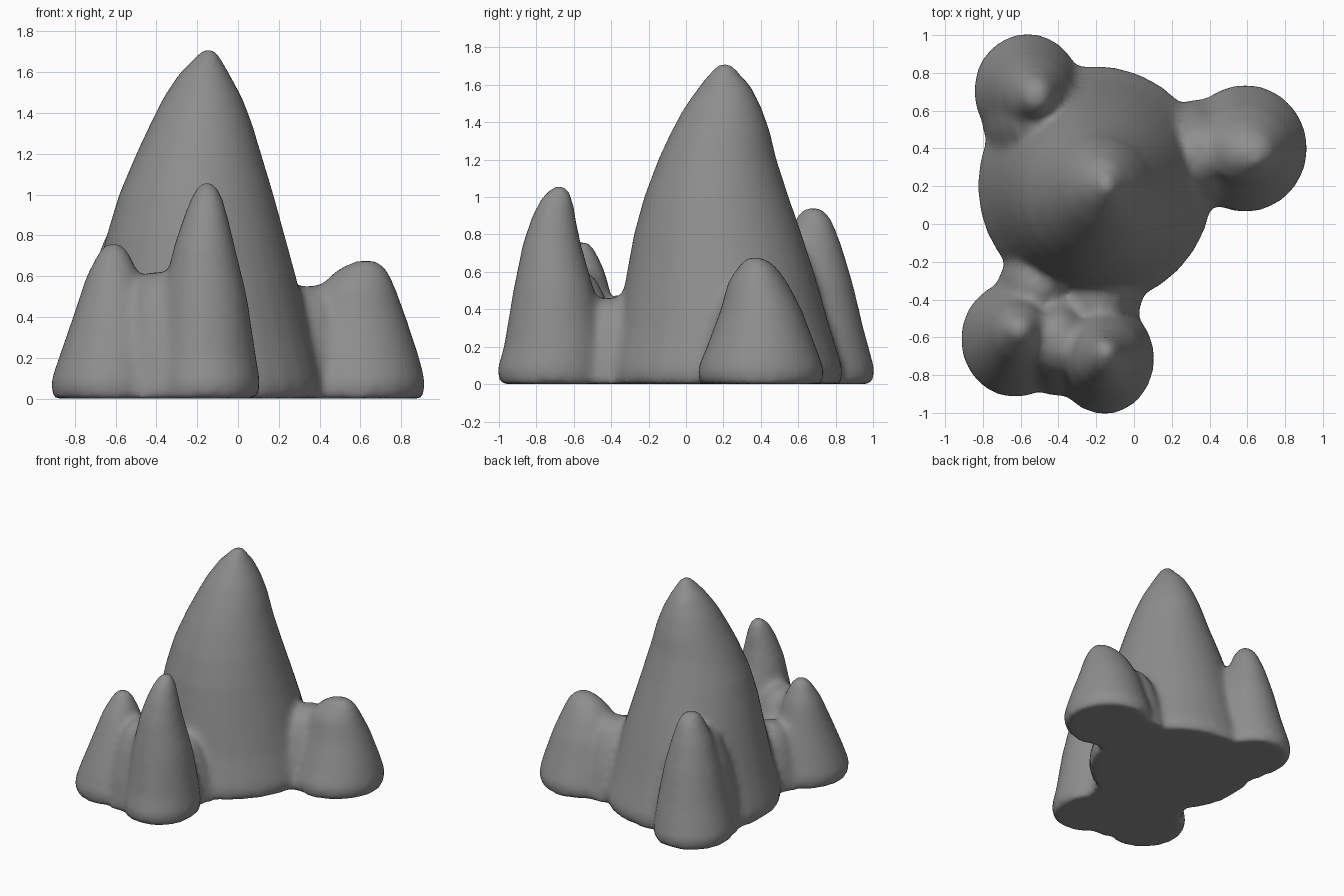
import bpy, bmesh, math

SIDES = 32
bm = bmesh.new()


def peak(rings):
    """Loft a closed mound through rings of (z, x0, x1, y0, y1) extents."""
    loops = []
    for z, x0, x1, y0, y1 in rings:
        cx, cy, rx, ry = (x0 + x1) / 2, (y0 + y1) / 2, (x1 - x0) / 2, (y1 - y0) / 2
        loops.append([bm.verts.new((cx + rx * math.cos(a), cy + ry * math.sin(a), z))
                      for a in (2 * math.pi * i / SIDES for i in range(SIDES))])
    for a, b in zip(loops, loops[1:]):
        for i in range(SIDES):
            j = (i + 1) % SIDES
            bm.faces.new((a[i], a[j], b[j], b[i]))
    bm.faces.new(loops[0][::-1])
    bm.faces.new(loops[-1])


# main central peak
peak([(0.0, -0.82, 0.41, -0.43, 0.83), (0.08, -0.83, 0.42, -0.43, 0.84),
      (0.3, -0.77, 0.36, -0.37, 0.77), (0.58, -0.70, 0.29, -0.32, 0.69),
      (0.8, -0.645, 0.23, -0.28, 0.62), (1.0, -0.585, 0.175, -0.225, 0.55),
      (1.2, -0.5, 0.115, -0.15, 0.485), (1.35, -0.43, 0.07, -0.08, 0.45),
      (1.48, -0.365, 0.02, -0.01, 0.405), (1.6, -0.285, -0.045, 0.075, 0.345),
      (1.67, -0.215, -0.085, 0.13, 0.28), (1.72, -0.17, -0.11, 0.17, 0.24)])
# back left peak
peak([(0.0, -0.84, -0.28, 0.4, 1.0), (0.08, -0.85, -0.28, 0.4, 1.01),
      (0.3, -0.79, -0.3, 0.43, 0.95), (0.55, -0.73, -0.34, 0.48, 0.89),
      (0.75, -0.67, -0.39, 0.53, 0.83), (0.88, -0.61, -0.43, 0.58, 0.78),
      (0.945, -0.57, -0.47, 0.63, 0.73)])
# right peak
peak([(0.0, 0.26, 0.91, 0.07, 0.73), (0.08, 0.26, 0.92, 0.06, 0.74),
      (0.2, 0.29, 0.89, 0.11, 0.695), (0.4, 0.34, 0.825, 0.185, 0.62),
      (0.55, 0.4, 0.77, 0.225, 0.54), (0.63, 0.48, 0.735, 0.28, 0.48),
      (0.675, 0.57, 0.69, 0.32, 0.42)])
# front left peak
peak([(0.0, -0.91, -0.34, -0.91, -0.31), (0.08, -0.92, -0.34, -0.92, -0.3),
      (0.2, -0.88, -0.36, -0.88, -0.33), (0.4, -0.81, -0.42, -0.8, -0.38),
      (0.6, -0.745, -0.48, -0.71, -0.43), (0.71, -0.69, -0.53, -0.64, -0.48),
      (0.765, -0.65, -0.57, -0.59, -0.52)])
# front peak
peak([(0.0, -0.42, 0.1, -1.0, -0.42), (0.08, -0.42, 0.11, -1.01, -0.42),
      (0.2, -0.41, 0.09, -0.975, -0.43), (0.5, -0.37, 0.045, -0.925, -0.49),
      (0.75, -0.315, -0.015, -0.875, -0.56), (0.9, -0.265, -0.05, -0.825, -0.59),
      (1.0, -0.225, -0.08, -0.775, -0.605), (1.065, -0.185, -0.12, -0.71, -0.64)])

# saddles that join the peaks: x, y, radius x, radius y, height
for x, y, rx, ry, h in ((0.35, 0.37, 0.24, 0.3, 0.55), (-0.4, -0.62, 0.22, 0.3, 0.62),
                        (-0.2, -0.4, 0.25, 0.2, 0.46), (-0.5, -0.33, 0.23, 0.2, 0.48),
                        (-0.5, 0.56, 0.31, 0.34, 0.78)):
    peak([(h * t, x - rx * s, x + rx * s, y - ry * s, y + ry * s)
          for t, s in ((0, 1), (0.4, 0.86), (0.7, 0.68), (0.9, 0.48), (1, 0.22))])

bmesh.ops.recalc_face_normals(bm, faces=bm.faces)
mesh = bpy.data.meshes.new("rock_formation")
bm.to_mesh(mesh)
bm.free()
rock = bpy.data.objects.new("rock_formation", mesh)
bpy.context.collection.objects.link(rock)

# dark stone colour
stone = bpy.data.materials.new("dark_stone")
stone.diffuse_color = (0.27, 0.27, 0.27, 1)
mesh.materials.append(stone)

# fuse all mounds into one soft surface
remesh = rock.modifiers.new("fuse", 'REMESH')
remesh.mode = 'VOXEL'
remesh.voxel_size = 0.025
remesh.use_smooth_shade = True
smooth = rock.modifiers.new("soften", 'SMOOTH')
smooth.factor = 0.5
smooth.iterations = 12
